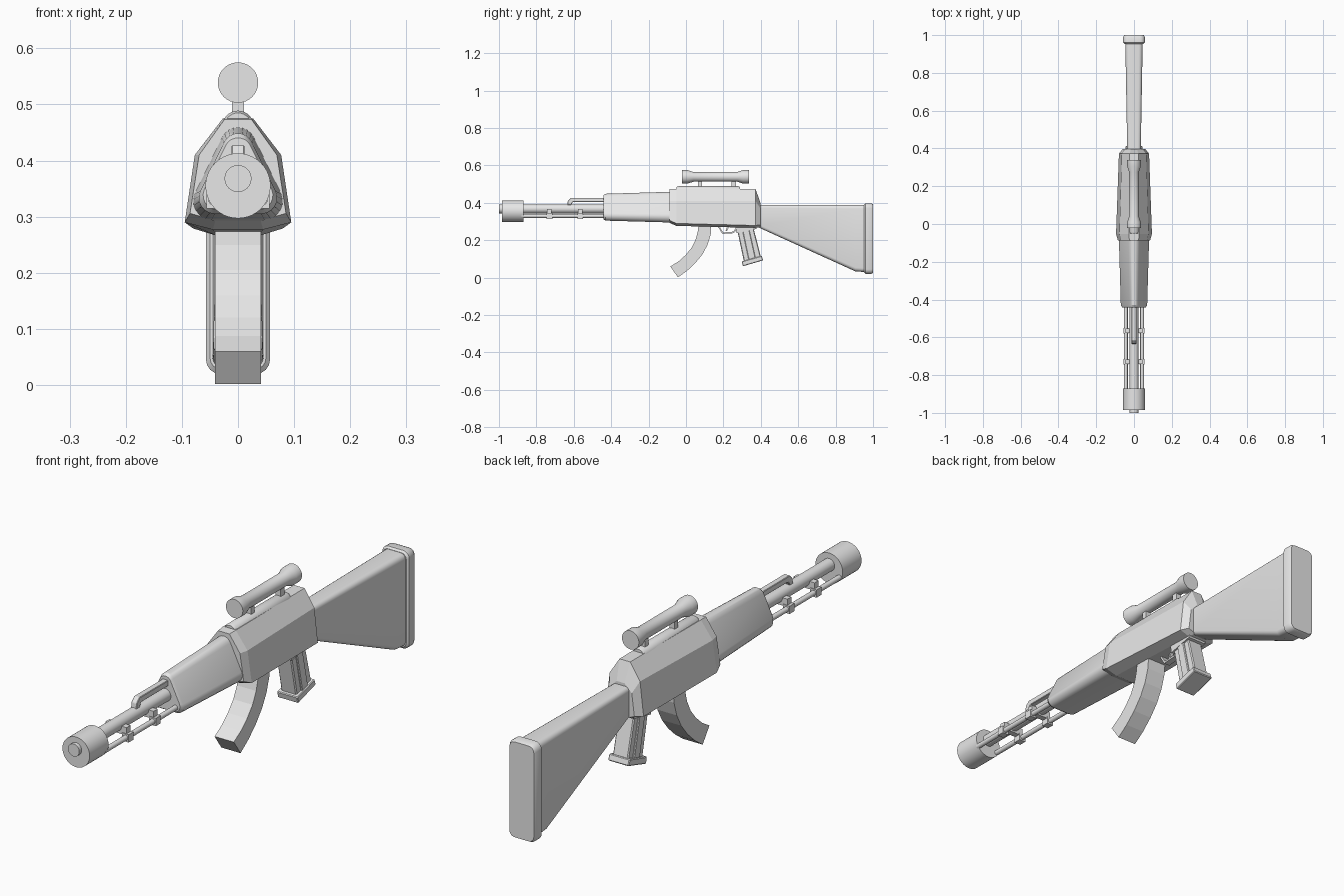
import bpy, bmesh, math

if "Cube" in bpy.data.objects:
    bpy.data.objects.remove(bpy.data.objects["Cube"])

grey = bpy.data.materials.new("plain grey")
grey.diffuse_color = (0.8, 0.8, 0.8, 1)
grey.use_nodes = True
grey.node_tree.nodes["Principled BSDF"].inputs["Base Color"].default_value = grey.diffuse_color


def finish(name, bm, smooth=True):
    bmesh.ops.recalc_face_normals(bm, faces=bm.faces)
    me = bpy.data.meshes.new(name)
    bm.to_mesh(me)
    bm.free()
    ob = bpy.data.objects.new(name, me)
    bpy.context.collection.objects.link(ob)
    me.materials.append(grey)
    if smooth:
        bpy.ops.object.select_all(action='DESELECT')
        ob.select_set(True)
        bpy.context.view_layer.objects.active = ob
        bpy.ops.object.shade_smooth_by_angle(angle=math.radians(30))
    return ob


def loft(name, sections, smooth=True):
    """Skin rings of (x, z) points placed at y positions, with end caps."""
    bm = bmesh.new()
    rings = [[bm.verts.new((x, y, z)) for x, z in ring] for y, ring in sections]
    for a, b in zip(rings, rings[1:]):
        for i in range(len(a)):
            j = (i + 1) % len(a)
            bm.faces.new((a[i], a[j], b[j], b[i]))
    bm.faces.new(rings[0])
    bm.faces.new(rings[-1])
    return finish(name, bm, smooth)


def slab(name, profile, half, bevel=0, x=0):
    """Extrude a (y, z) profile sideways to x +- half."""
    bm = bmesh.new()
    f = bm.faces.new([bm.verts.new((x - half, y, z)) for y, z in profile])
    ext = bmesh.ops.extrude_face_region(bm, geom=[f])
    vs = [v for v in ext["geom"] if isinstance(v, bmesh.types.BMVert)]
    bmesh.ops.translate(bm, verts=vs, vec=(2 * half, 0, 0))
    if bevel:
        bmesh.ops.bevel(bm, geom=bm.edges[:], offset=bevel, segments=1, affect='EDGES')
    return finish(name, bm, False)


def rect(y0, y1, z0, z1):
    return [(y0, z0), (y1, z0), (y1, z1), (y0, z1)]


def arc(cx, cz, r, a0, a1, n):
    return [(cx + r * math.cos(math.radians(a0 + (a1 - a0) * i / n)),
             cz + r * math.sin(math.radians(a0 + (a1 - a0) * i / n))) for i in range(n + 1)]


def circle(r, cz, cx=0, n=32):
    return arc(cx, cz, r, 0, 360 - 360 / n, n - 1)


def tube(name, cz, rings, cx=0, n=32):
    return loft(name, [(y, circle(r, cz, cx, n)) for y, r in rings])


def round_rect(w, z0, z1, r, n=4):
    pts = []
    for k, (sx, cz) in enumerate([(1, z1 - r), (-1, z1 - r), (-1, z0 + r), (1, z0 + r)]):
        pts += arc(sx * (w - r), cz, r, 90 * k, 90 * k + 90, n)
    return pts


def guard_ring(s):
    pts = (arc(0, .425, .03, 24, 156, 8) + arc(-.045, .33, .031, 156, 270, 6)
           + arc(.045, .33, .031, 270, 384, 6))
    return [(x * s, .375 + (z - .375) * s) for x, z in pts]


def body_ring(w, zb, zt, zs=.41):
    half = [(.045 * w, zb), (.095 * w, zb + .013), (.077 * w, zs), (.027 * w, zt)]
    return half + [(-x, z) for x, z in reversed(half)]


# Barrel, muzzle and under-barrel rods
tube("barrel", .368, [(-1, .024), (-.40, .024)])
tube("muzzle", .355, [(-.985, .058), (-.87, .058)], n=40)
for side, sx in (("left", -1), ("right", 1)):
    tube("rod_" + side, .33, [(-.88, .01), (-.42, .01)], cx=sx * .043, n=16)
    for i, y in enumerate((-.73, -.565)):
        slab(f"rod_block_{side}_{i}", rect(y - .015, y + .015, .315, .345), .014, x=sx * .042)
for i, y in enumerate((-.73, -.565)):
    slab(f"rod_bridge_{i}", rect(y - .012, y + .012, .338, .368), .045)

# Rod and front sight above the barrel
slab("front_sight", [(-.635, .388), (-.615, .388), (-.605, .405), (-.42, .405),
                     (-.42, .427), (-.615, .427), (-.632, .41)], .012, .002)

# Handguard with rounded triangular section
loft("handguard", [(-.442, guard_ring(.82)), (-.43, guard_ring(.92)), (-.06, guard_ring(1.06))])

# Faceted receiver and the rounded rail on it
loft("receiver", [(-.087, body_ring(.9, .293, .473)), (-.052, body_ring(1, .277, .475)),
                  (.372, body_ring(.84, .266, .474)), (.398, body_ring(.62, .27, .40, .37))], False)
tube("top_rail", .461, [(-.05, .024), (-.04, .028), (.28, .028), (.29, .024)])

# Scope and its mounts
tube("scope", .539, [(-.022, .036), (.008, .036), (.04, .026), (.275, .026),
                     (.305, .036), (.338, .036)])
for i, y in enumerate((.075, .255)):
    slab(f"scope_mount_{i}", rect(y - .011, y + .011, .47, .525), .011)

# Curved magazine
front = [(.068, .30), (.064, .25), (.052, .205), (.03, .16), (-.003, .12), (-.04, .087), (-.084, .06)]
back = [(-.043, .002), (.005, .036), (.05, .078), (.088, .125), (.115, .175), (.132, .23), (.137, .30)]
slab("magazine", front + back, .041)

# Trigger guard and trigger
slab("trigger_guard", [(.165, .28), (.195, .234), (.255, .238), (.275, .262), (.268, .266),
                       (.252, .246), (.199, .242), (.175, .28)], .013)
slab("trigger", [(.222, .28), (.212, .25), (.219, .25), (.235, .28)], .006)

# Grip with raised side ridge, collar and foot
slab("grip", [(.272, .275), (.277, .24), (.311, .08), (.402, .105), (.365, .25), (.36, .275)], .033, .004)
slab("grip_ridge", [(.302, .25), (.335, .095), (.372, .105), (.338, .258)], .039, .003)
slab("grip_collar", [(.262, .285), (.27, .238), (.375, .26), (.385, .285)], .04)
slab("grip_foot", [(.298, .087), (.405, .117), (.413, .093), (.304, .061)], .044, .003)

# Stock and butt plate
loft("stock", [(.37, round_rect(.036, .278, .389, .016)), (.40, round_rect(.036, .263, .389, .016)),
               (.905, round_rect(.045, .034, .389, .02)), (.96, round_rect(.046, .03, .389, .02))])
loft("butt_plate", [(.953, round_rect(.05, .027, .39, .022)), (.96, round_rect(.057, .02, .397, .025)),
                    (.99, round_rect(.057, .02, .397, .025)), (1, round_rect(.052, .025, .392, .022))])
